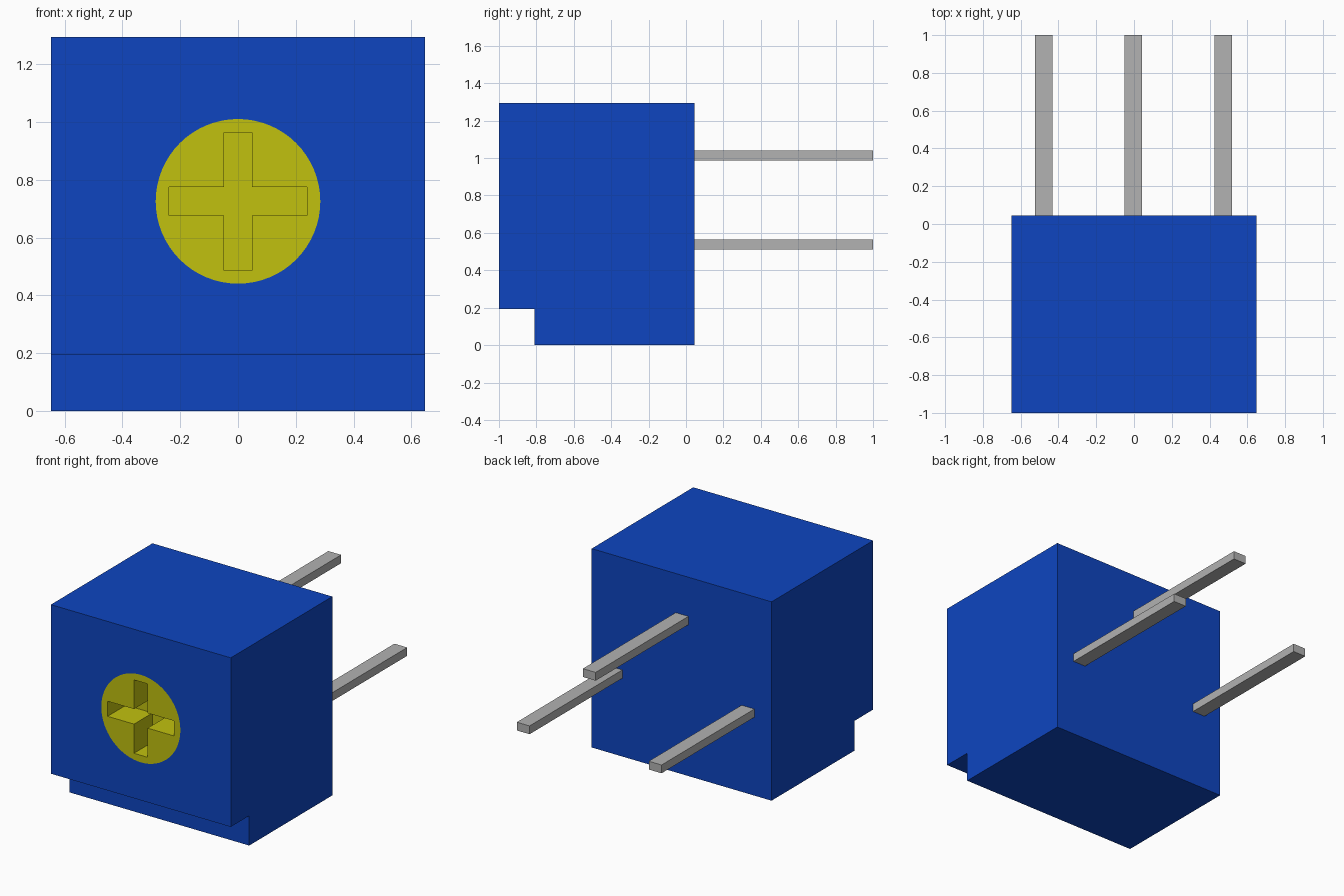
import bpy, bmesh, math
from mathutils import Vector

if "Cube" in bpy.data.objects:
    bpy.data.objects.remove(bpy.data.objects["Cube"], do_unlink=True)


def material(name, rgb):
    m = bpy.data.materials.new(name)
    m.use_nodes = True
    m.diffuse_color = (*rgb, 1)
    m.node_tree.nodes["Principled BSDF"].inputs["Base Color"].default_value = (*rgb, 1)
    return m


def prism(name, points, sweep, mat):
    """Closed profile of 3D points, extruded along the sweep vector."""
    bm = bmesh.new()
    face = bm.faces.new([bm.verts.new(p) for p in points])
    new = bmesh.ops.extrude_face_region(bm, geom=[face])["geom"]
    bmesh.ops.translate(bm, vec=Vector(sweep),
                        verts=[v for v in new if isinstance(v, bmesh.types.BMVert)])
    bmesh.ops.recalc_face_normals(bm, faces=bm.faces)
    mesh = bpy.data.meshes.new(name)
    bm.to_mesh(mesh)
    bm.free()
    mesh.materials.append(mat)
    obj = bpy.data.objects.new(name, mesh)
    bpy.context.collection.objects.link(obj)
    return obj


def cut(target, cutter):
    """Subtract the cutter from the target, then discard the cutter."""
    mod = target.modifiers.new("cut", 'BOOLEAN')
    mod.operation, mod.solver, mod.object = 'DIFFERENCE', 'EXACT', cutter
    bpy.context.view_layer.objects.active = target
    bpy.ops.object.modifier_apply(modifier=mod.name)
    bpy.data.objects.remove(cutter, do_unlink=True)


def circle(radius, y, n=64):
    return [(radius * math.cos(2 * math.pi * i / n), y,
             DIAL_Z + radius * math.sin(2 * math.pi * i / n)) for i in range(n)]


blue = material("blue plastic", (0.0044, 0.0595, 0.527))
yellow = material("yellow plastic", (0.533, 0.533, 0.0048))
grey = material("grey metal", (0.445, 0.445, 0.445))

HALF, FRONT, BACK, TOP = 0.648, -1.0, 0.045, 1.295
DIAL_Z, DIAL_R, DIAL_DEPTH, SLOT_DEPTH = 0.726, 0.285, 0.3, 0.19

# Housing: side profile with a step under the front, swept across the width
side = [(FRONT, 0.194), (-0.81, 0.194), (-0.81, 0), (BACK, 0), (BACK, TOP), (FRONT, TOP)]
housing = prism("housing", [(-HALF, y, z) for y, z in side], (2 * HALF, 0, 0), blue)
cut(housing, prism("dial_hole_cutter", circle(DIAL_R, FRONT - 0.1),
                   (0, DIAL_DEPTH + 0.1, 0), blue))

# Adjustment dial, flush with the front, with a cross-shaped screwdriver slot
dial = prism("adjustment_dial", circle(DIAL_R, FRONT), (0, DIAL_DEPTH, 0), yellow)
a, b = 0.049, 0.239
cross = [(a, a), (b, a), (b, -a), (a, -a), (a, -b), (-a, -b),
         (-a, -a), (-b, -a), (-b, a), (-a, a), (-a, b), (a, b)]
cut(dial, prism("slot_cutter", [(x, FRONT - 0.1, DIAL_Z + z) for x, z in cross],
                (0, SLOT_DEPTH + 0.1, 0), yellow))

# Three pins out of the back, the middle one higher
for name, x, z in (("right_pin", -0.478, 0.537), ("middle_pin", -0.003, 1.013),
                   ("left_pin", 0.473, 0.537)):
    w, h = 0.046, 0.027
    section = [(x - w, 0, z - h), (x + w, 0, z - h), (x + w, 0, z + h), (x - w, 0, z + h)]
    prism(name, section, (0, 1, 0), grey)
